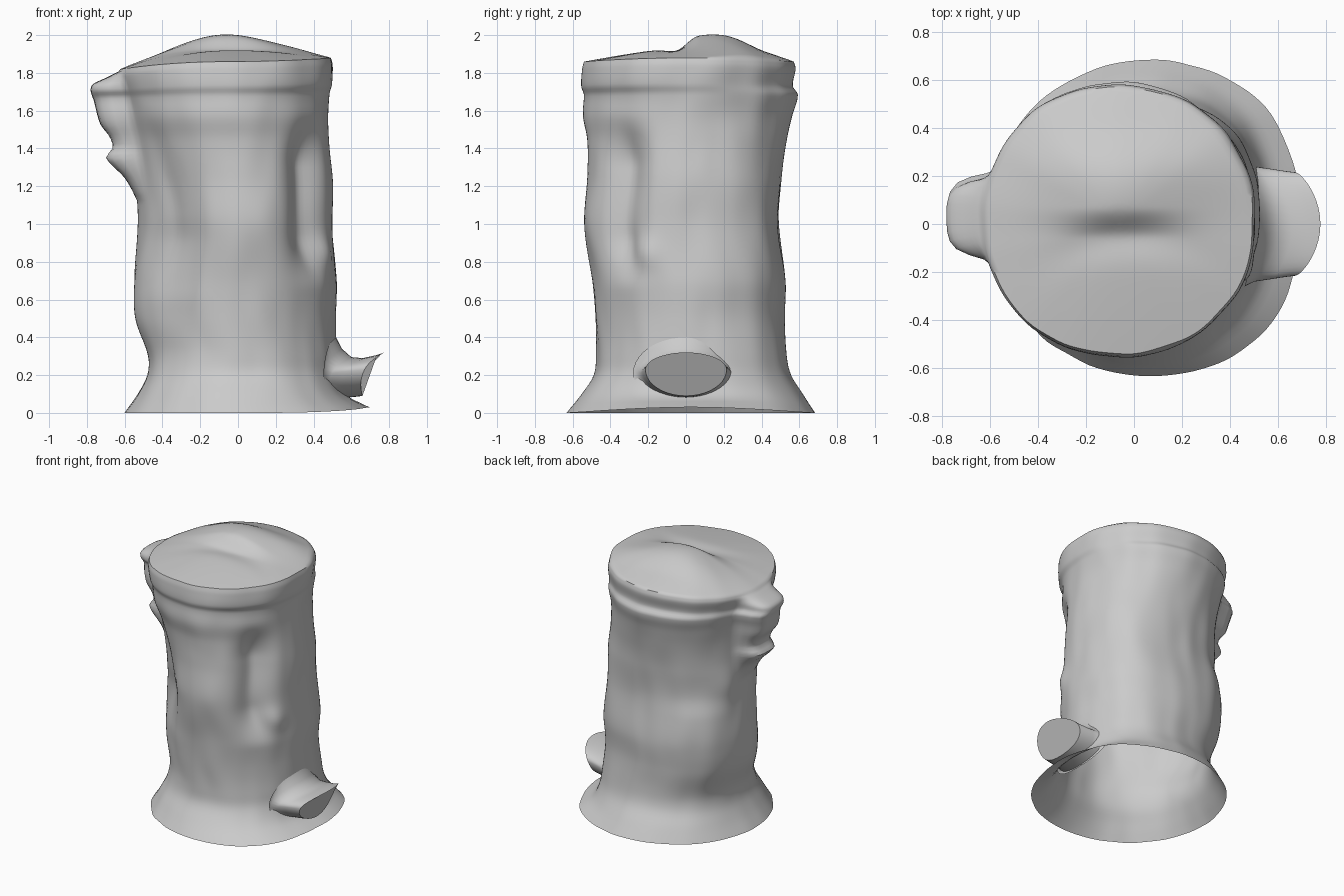
import bpy, bmesh, math
from mathutils import Vector, noise

cube = bpy.data.objects.get("Cube")
if cube:
    bpy.data.objects.remove(cube)

SEGMENTS = 120
# Trunk silhouette: height, left, right, front, back
TRUNK = [(0, -.60, .69, -.63, .68), (.10, -.53, .57, -.55, .615), (.20, -.48, .53, -.485, .55),
         (.30, -.475, .52, -.475, .525), (.50, -.54, .51, -.485, .515), (.70, -.55, .52, -.50, .52),
         (1.0, -.525, .495, -.545, .48), (1.25, -.545, .495, -.525, .50), (1.45, -.56, .48, -.525, .535),
         (1.57, -.58, .475, -.545, .56), (1.69, -.60, .485, -.54, .59), (1.74, -.61, .50, -.555, .565),
         (1.84, -.63, .505, -.55, .58), (1.88, -.62, .495, -.54, .57)]
# Bulges on the four diagonals: height, back left, back right, front right, front left
DIAGONALS = [(0, .03, 0, 0, .035), (.2, .045, .02, .02, .01), (.36, .045, .03, -.015, 0),
             (.5, .04, .04, -.045, 0), (.63, .04, .05, -.06, 0), (.9, .06, .07, -.115, 0),
             (1.05, .06, .045, -.1, 0), (1.2, .05, .03, -.075, 0), (1.4, .02, .01, -.035, 0),
             (1.6, .01, .01, 0, 0), (1.88, .01, .01, .01, .01)]
# Reach of the high broken branch, by height
HIGH_BRANCH = [(1.1, .52), (1.24, .60), (1.35, .70), (1.40, .665), (1.46, .68), (1.53, .73),
               (1.66, .76), (1.77, .77), (1.83, .68), (1.87, .62)]
# Low stub sections: x at the top, half width, middle height, rise, fall
LOW_STUB = [(.52, .28, .21, .19, .15), (.55, .26, .21, .13, .15), (.60, .24, .21, .085, .14),
            (.66, .23, .22, .07, .14), (.73, .22, .225, .08, .14), (.775, .215, .23, .09, .14)]


def sample(table, z):
    """Smooth curve through a table sorted by height."""
    k = 0
    while k < len(table) - 2 and z > table[k + 1][0]:
        k += 1
    p0, p1, p2, p3 = (table[min(max(i, 0), len(table) - 1)] for i in range(k - 1, k + 3))
    span = p2[0] - p1[0]
    t = min(1, max(0, (z - p1[0]) / span))
    values = []
    for a, b, c, d in list(zip(p0, p1, p2, p3))[1:]:
        m1 = (c - a) / (p2[0] - p0[0]) * span
        m2 = (d - b) / (p3[0] - p1[0]) * span
        values.append((2 * t**3 - 3 * t**2 + 1) * b + (t**3 - 2 * t**2 + t) * m1
                      + (3 * t**2 - 2 * t**3) * c + (t**3 - t**2) * m2)
    return values


def blob(u, centre, width, power=2):
    return math.exp(-(abs(u - centre) / width) ** power)


def ramp(u, low, high):
    t = min(1, max(0, (u - low) / (high - low)))
    return t * t * (3 - 2 * t)


def trunk_point(angle, z):
    left, right, front, back = sample(TRUNK, z)
    c, s = math.cos(angle), math.sin(angle)
    cx, cy = (left + right) / 2, (front + back) / 2
    ax, ay = (right - left) / 2, (back - front) / 2

    # Uneven girth on the diagonals
    push = 0
    for quarter, bulge in enumerate(sample(DIAGONALS, z)):
        turn = (angle - math.pi / 4 - quarter * math.pi / 2 + math.pi) % (2 * math.pi) - math.pi
        push += bulge * blob(turn, 0, .48)

    # Groove, knots and hollows in the bark
    push -= .09 * blob(angle, -.68, .24) * ramp(z, .65, .95) * (1 - ramp(z, 1.3, 1.6))
    push += .03 * blob(angle, -.42, .16) * blob(z, .85, .09)
    push += .02 * blob(angle, 2.67, .2) * blob(z, 1.1, .12)
    push += .008 * noise.noise(Vector((c * 4, s * 4, z * 3 + 7)))

    # Broken branch high on one side
    away = abs((angle + .03) % (2 * math.pi) - math.pi)
    reach = max(0, sample(HIGH_BRANCH, z)[0] + cx - ax) if z > 1.1 else 0
    push += reach * blob(away, 0, .26, 5)

    # Tilted rim and raised foot
    height = z + max(0, (z - 1.6) / .28) * (-.06 * max(0, -c) ** 2 - .02 * s * s)
    height += .03 * max(0, c) ** 3 * max(0, 1 - z / .08)
    return Vector((cx + (ax + push) * c, cy + (ay + push) * s, height))


def cap_point(edge, f):
    """Point on the domed top, f going from the rim (1) to the middle (0)."""
    x, y = edge.x * f - .06 * (1 - f), edge.y * f + .01 * (1 - f)
    z = edge.z + (1.94 - edge.z) * (1 - f ** (1.9 + edge.y * 1.2))
    z += .052 * ramp(y, -.06, .07) * (1 - ramp(y, .08, .42)) * blob(x, -.06, .24)
    z += .03 * blob(x, 0, .42, 4) * blob(y, .25, .15)
    z -= .02 * blob(x, -.02, .25) * blob(y, -.05 - .8 * x * x, .08)
    return Vector((x, y, z))


def stub_ring(bm, x, width, middle, rise, fall):
    """One section of the low stub, slanted back towards its underside."""
    ring = []
    for i in range(40):
        a = 2 * math.pi * i / 40
        y, s = width * math.cos(a), math.sin(a)
        z = middle + s * (rise if s > 0 else fall)
        slant = .5 * (middle + rise - z) + .06 * (y / width) ** 2
        ring.append(bm.verts.new((max(x - slant, .5 - .6 * y * y), y, z)))
    return ring


def bridge(bm, low, high):
    count = len(low)
    for i in range(count):
        j = (i + 1) % count
        bm.faces.new((low[i], low[j], high[j], high[i]))


def finish(bm, name, material, degrees):
    bmesh.ops.recalc_face_normals(bm, faces=bm.faces)
    mesh = bpy.data.meshes.new(name)
    bm.to_mesh(mesh)
    bm.free()
    mesh.materials.append(material)
    part = bpy.data.objects.new(name, mesh)
    bpy.context.collection.objects.link(part)
    bpy.ops.object.select_all(action='DESELECT')
    bpy.context.view_layer.objects.active = part
    part.select_set(True)
    bpy.ops.object.shade_smooth_by_angle(angle=math.radians(degrees))


grey = bpy.data.materials.new("plain_grey")
grey.use_nodes = True
grey.diffuse_color = (.6, .6, .6, 1)
grey.node_tree.nodes["Principled BSDF"].inputs["Base Color"].default_value = (.6, .6, .6, 1)

# Hollow trunk with its domed top, open below
heights = [i * .025 for i in range(66)] + [1.64 + i * .0133 for i in range(19)]
angles = [2 * math.pi * i / SEGMENTS - math.pi for i in range(SEGMENTS)]
bm = bmesh.new()
rings = [[bm.verts.new(trunk_point(a, z)) for a in angles] for z in heights]
edge = [v.co.copy() for v in rings[-1]]
for step in range(1, 28):
    rings.append([bm.verts.new(cap_point(p, 1 - step / 28)) for p in edge])
for low, high in zip(rings, rings[1:]):
    bridge(bm, low, high)
centre = bm.verts.new(cap_point(edge[0], 0))
for i in range(SEGMENTS):
    bm.faces.new((rings[-1][i], rings[-1][(i + 1) % SEGMENTS], centre))
finish(bm, "trunk", grey, 50)

# Broken stub low on the other side, with a slanted end
bm = bmesh.new()
rings = [stub_ring(bm, *section) for section in LOW_STUB]
for low, high in zip(rings, rings[1:]):
    bridge(bm, low, high)
bm.faces.new(rings[-1])
finish(bm, "low_stub", grey, 50)
